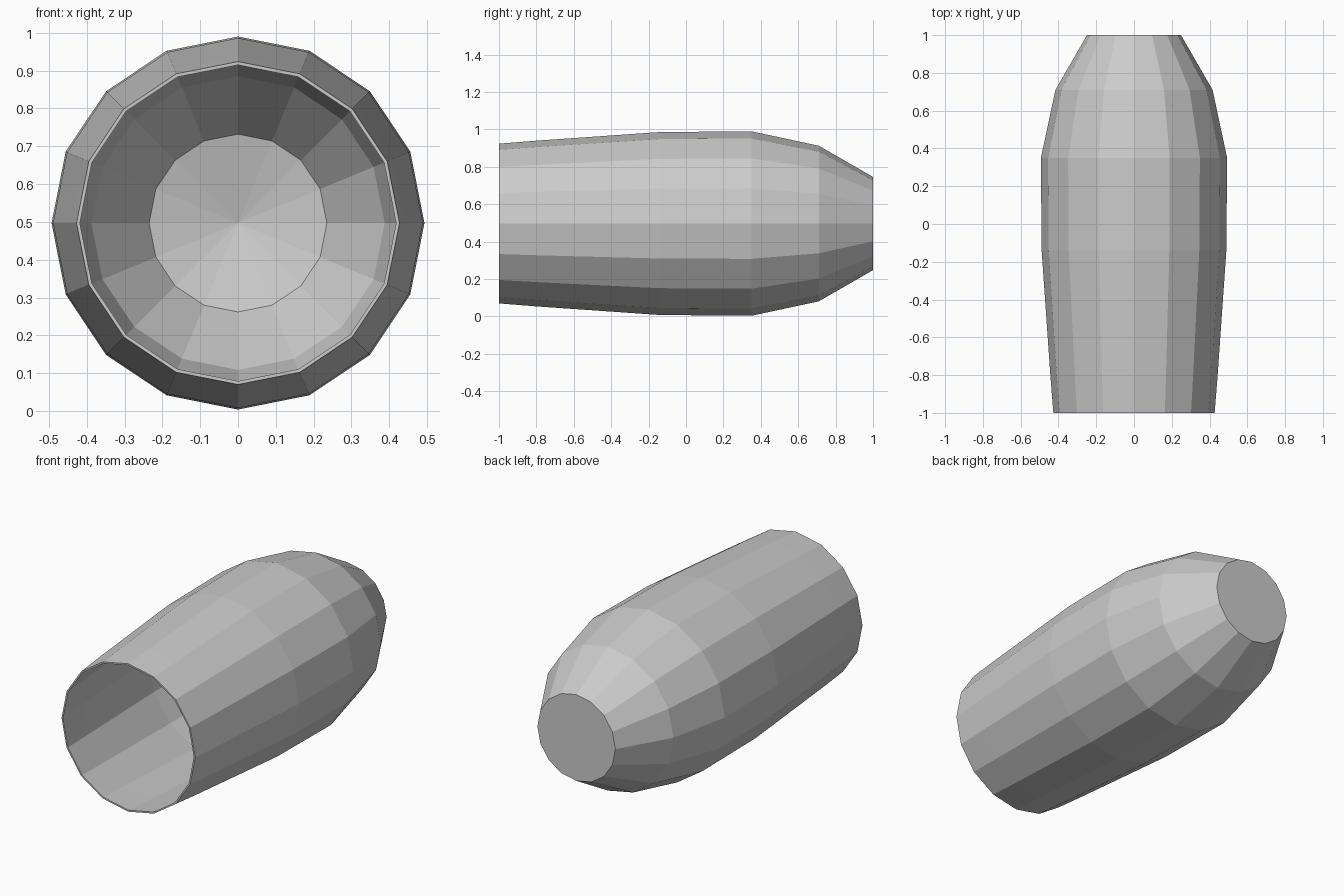
import bpy, bmesh, math

if "Cube" in bpy.data.objects:
    bpy.data.objects.remove(bpy.data.objects["Cube"])

SIDES = 16
CZ = 0.497

# (y, radius) profile: outer back to front, round the rim, then inside to the back
outer = [(1.0, 0.249), (0.71, 0.416), (0.35, 0.493), (-0.14, 0.489),
         (-0.80, 0.443), (-1.0, 0.427)]
inner = [(-1.0, 0.418), (-0.80, 0.432), (-0.14, 0.475), (0.35, 0.474),
         (0.71, 0.388), (0.93, 0.235)]

bm = bmesh.new()


def ring(y, r):
    return [bm.verts.new((r * math.cos(2 * math.pi * i / SIDES), y,
                          CZ + r * math.sin(2 * math.pi * i / SIDES)))
            for i in range(SIDES)]


# Lathe the shell around the y axis
rings = [ring(y, r) for y, r in outer + inner]
for a, b in zip(rings, rings[1:]):
    for i in range(SIDES):
        j = (i + 1) % SIDES
        bm.faces.new((a[i], a[j], b[j], b[i]))

# Flat back cap outside, shallow cone inside
bm.faces.new(rings[0])
apex = bm.verts.new((0, 0.99, CZ))
for i in range(SIDES):
    bm.faces.new((rings[-1][i], rings[-1][(i + 1) % SIDES], apex))
bmesh.ops.recalc_face_normals(bm, faces=bm.faces[:])

mesh = bpy.data.meshes.new("hollow_shell")
bm.to_mesh(mesh)
bm.free()
bpy.context.collection.objects.link(bpy.data.objects.new("hollow_shell", mesh))
